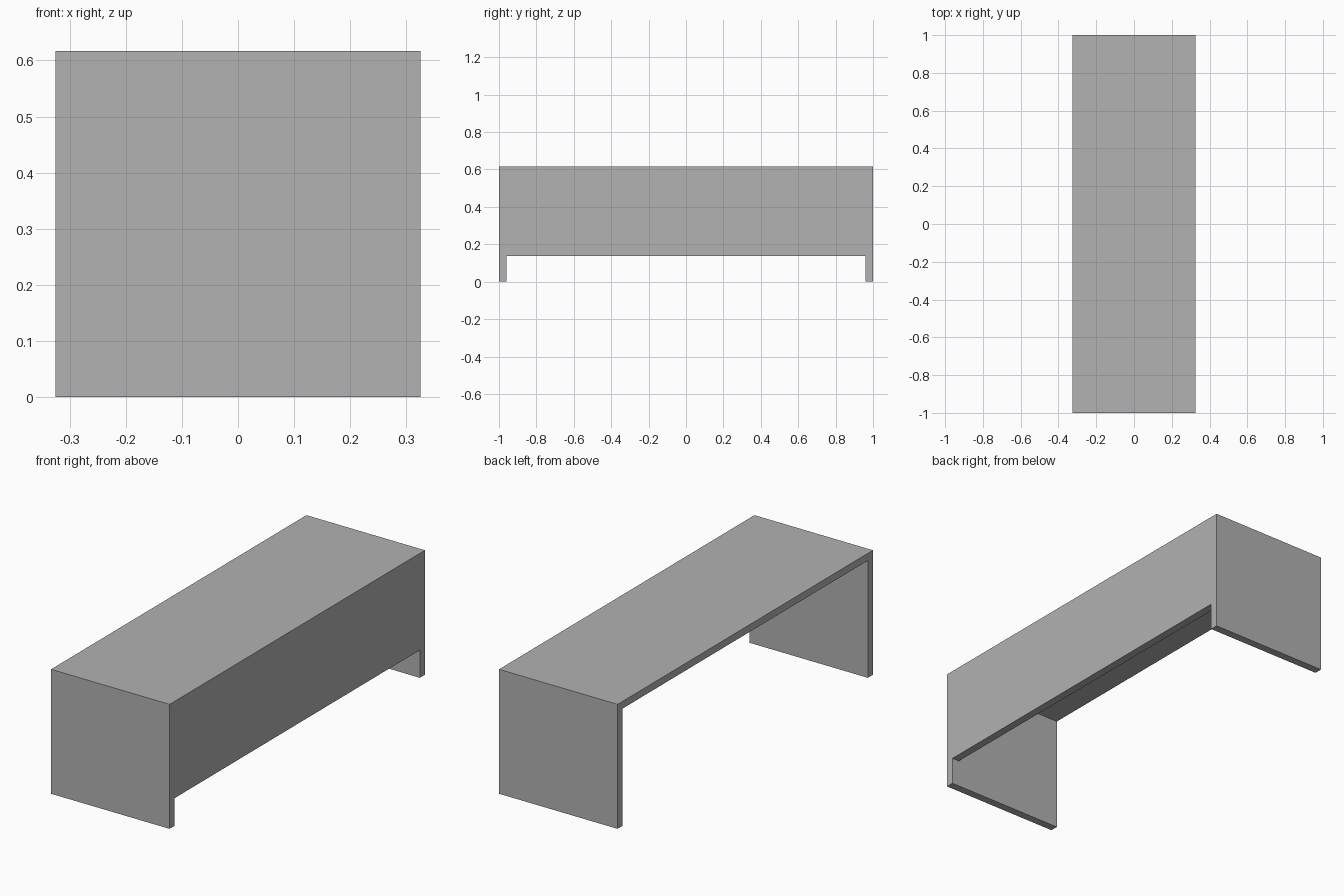
import bpy

cube = bpy.data.objects.get("Cube")
if cube:
    bpy.data.objects.remove(cube, do_unlink=True)

WIDTH, LENGTH, HEIGHT = 0.65, 2.0, 0.617
BOARD = 0.04        # thickness of the legs and side panel
TOP = 0.036         # thickness of the top board
GAP = 0.137         # clearance under the side panel

grey = bpy.data.materials.new("plain_grey")
grey.use_nodes = True
colour = (0.445, 0.445, 0.445, 1)
grey.diffuse_color = colour
grey.node_tree.nodes["Principled BSDF"].inputs["Base Color"].default_value = colour


def board(name, size, centre):
    bpy.ops.mesh.primitive_cube_add(size=1, location=centre)
    obj = bpy.context.object
    obj.name = name
    obj.scale = size
    bpy.ops.object.transform_apply(location=False, rotation=False, scale=True)
    obj.data.materials.append(grey)
    return obj


under = HEIGHT - TOP
# Flat top board
board("desk_top", (WIDTH, LENGTH, TOP), (0, 0, HEIGHT - TOP / 2))
# Full-depth end boards that carry the top
for name, side in (("front_leg", -1), ("back_leg", 1)):
    board(name, (WIDTH, BOARD, under), (0, side * (LENGTH - BOARD) / 2, under / 2))
# Long panel closing one side, raised off the floor
board("side_panel", (BOARD, LENGTH - 2 * BOARD, under - GAP),
      ((WIDTH - BOARD) / 2, 0, (under + GAP) / 2))
